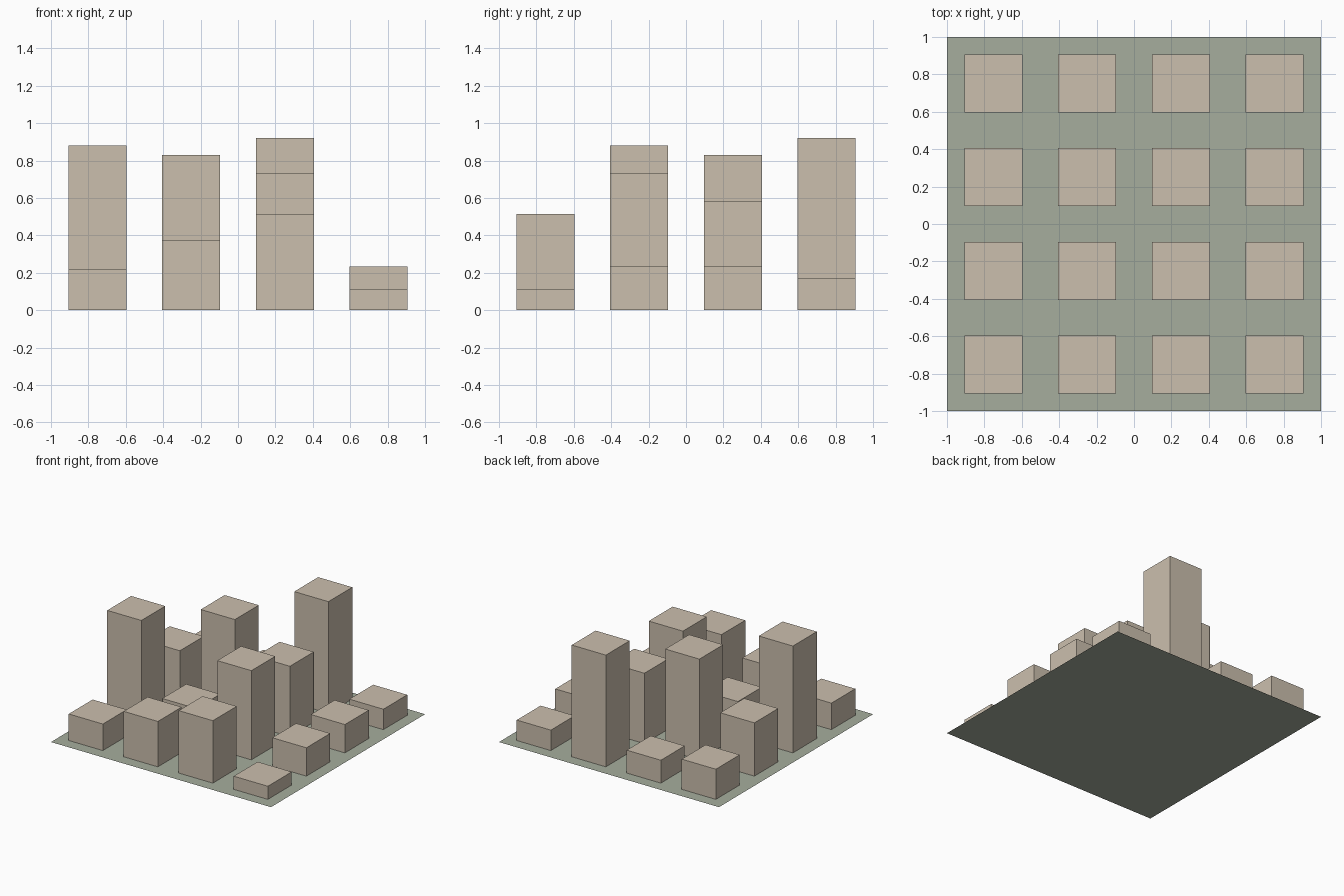
import bpy
import bmesh
from mathutils import Matrix, Vector

cube = bpy.data.objects.get("Cube")
if cube:
    bpy.data.objects.remove(cube, do_unlink=True)


def make_material(name, rgb):
    mat = bpy.data.materials.new(name)
    mat.use_nodes = True
    colour = (*rgb, 1.0)
    mat.diffuse_color = colour
    mat.node_tree.nodes["Principled BSDF"].inputs["Base Color"].default_value = colour
    return mat


def add_object(name, bm, mat):
    mesh = bpy.data.meshes.new(name)
    bm.to_mesh(mesh)
    bm.free()
    mesh.materials.append(mat)
    obj = bpy.data.objects.new(name, mesh)
    bpy.context.collection.objects.link(obj)
    return obj


tan = make_material("warm_tan", (0.60, 0.52, 0.42))
green = make_material("grey_green", (0.38, 0.42, 0.34))

# Flat ground sheet
bm = bmesh.new()
bmesh.ops.create_grid(bm, x_segments=1, y_segments=1, size=1.0)
add_object("ground", bm, green)

# City blocks: rows run front to back, columns from -x to +x
SPACING = 0.5
WIDTH = 0.31
BASE = 0.002
HEIGHTS = [
    (0.22, 0.375, 0.515, 0.11),
    (0.88, 0.29, 0.735, 0.235),
    (0.44, 0.83, 0.58, 0.235),
    (0.25, 0.19, 0.92, 0.17),
]


def add_building(name, x, y, height):
    bm = bmesh.new()
    bmesh.ops.create_cube(bm, size=1.0)
    bmesh.ops.scale(bm, vec=(WIDTH, WIDTH, height - BASE), verts=bm.verts)
    bmesh.ops.translate(bm, vec=(0, 0, (height + BASE) / 2), verts=bm.verts)
    obj = add_object(name, bm, tan)
    obj.location = (x, y, 0)


for row, heights in enumerate(HEIGHTS):
    for col, height in enumerate(heights):
        add_building(f"building_row{row + 1}_column{col + 1}",
                     (col - 1.5) * SPACING, (row - 1.5) * SPACING, height)
